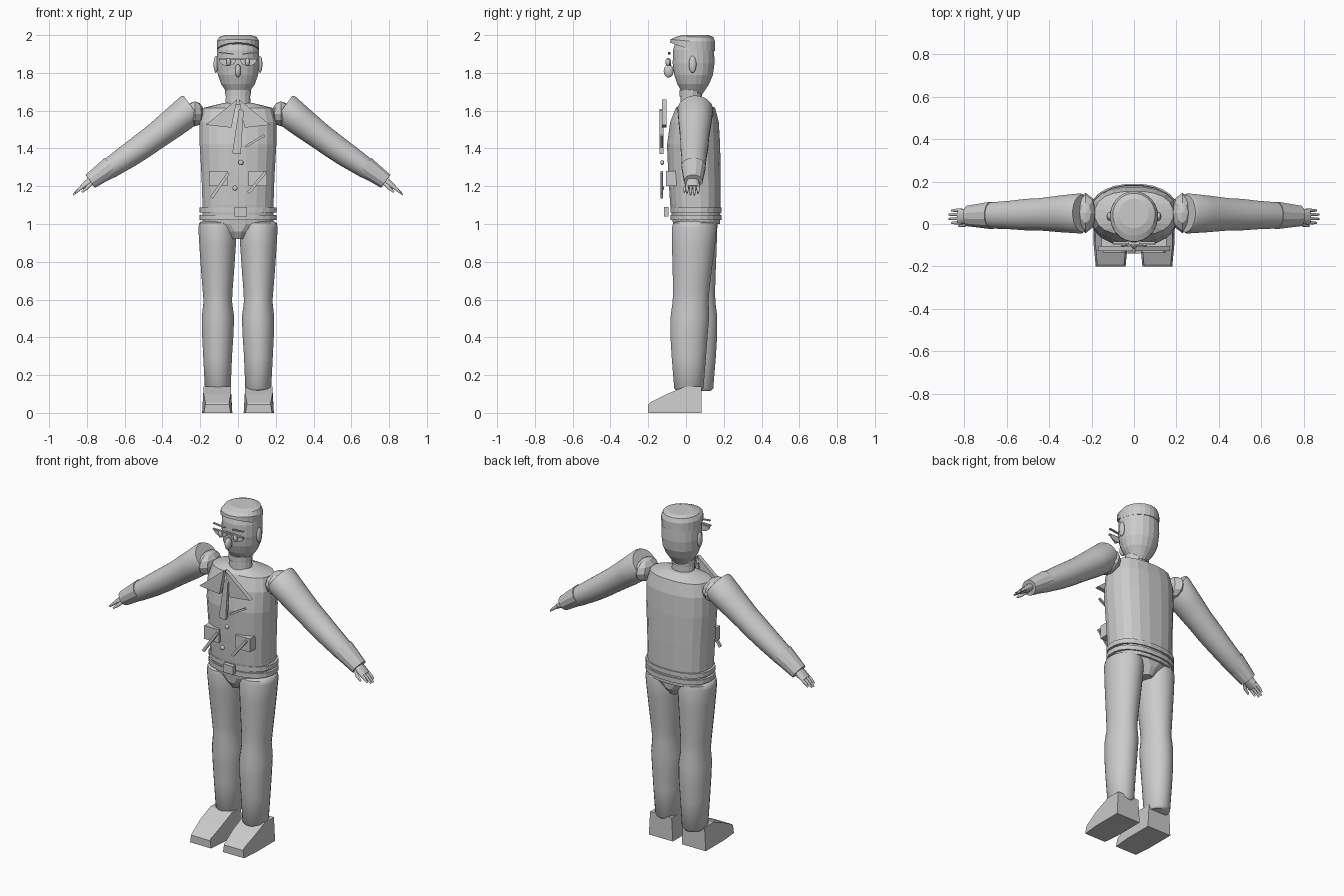
import bpy, bmesh, math
from mathutils import Matrix, Vector

old = bpy.data.objects.get("Cube")
if old:
    bpy.data.objects.remove(old, do_unlink=True)

grey = bpy.data.materials.new("plain_grey")
grey.use_nodes = True
COLOUR = (0.6, 0.6, 0.6, 1)
grey.diffuse_color = COLOUR
grey.node_tree.nodes["Principled BSDF"].inputs["Base Color"].default_value = COLOUR


def finish(name, bm, smooth=None, matrix=None):
    bmesh.ops.recalc_face_normals(bm, faces=bm.faces)
    mesh = bpy.data.meshes.new(name)
    bm.to_mesh(mesh)
    bm.free()
    mesh.materials.append(grey)
    obj = bpy.data.objects.new(name, mesh)
    bpy.context.collection.objects.link(obj)
    if matrix:
        obj.matrix_world = matrix
    if smooth:
        bpy.ops.object.select_all(action='DESELECT')
        obj.select_set(True)
        bpy.context.view_layer.objects.active = obj
        bpy.ops.object.shade_smooth_by_angle(angle=math.radians(smooth))
    return obj


def loft(name, rings, sides=16, power=2, smooth=None, matrix=None, reshape=None):
    """Skin rings given as (z, half width, half depth, centre x, centre y)."""
    bm = bmesh.new()
    loops = []
    for z, a, b, cx, cy in rings:
        loop = []
        for i in range(sides):
            t = math.tau * (i + 0.5) / sides
            c, s = math.cos(t), math.sin(t)
            x = math.copysign(abs(c) ** (2 / power), c) * a + cx
            y = math.copysign(abs(s) ** (2 / power), s) * b + cy
            loop.append(bm.verts.new((x, y, z)))
        loops.append(loop)
    for lo, hi in zip(loops, loops[1:]):
        for i in range(sides):
            j = (i + 1) % sides
            bm.faces.new((lo[i], lo[j], hi[j], hi[i]))
    bm.faces.new(loops[0][::-1])
    bm.faces.new(loops[-1])
    if reshape:
        reshape(loops)
    return finish(name, bm, smooth, matrix)


def ball(name, centre, size, sides=16, rows=10, smooth=60):
    bm = bmesh.new()
    bmesh.ops.create_uvsphere(bm, u_segments=sides, v_segments=rows, radius=1)
    bmesh.ops.scale(bm, vec=size, verts=bm.verts)
    bmesh.ops.translate(bm, vec=centre, verts=bm.verts)
    return finish(name, bm, smooth)


def prism(name, points, offset, axis):
    """Extrude a flat outline; the offset is added along the given axis."""
    bm = bmesh.new()
    face = bm.faces.new([bm.verts.new(p) for p in points])
    out = bmesh.ops.extrude_face_region(bm, geom=[face])
    move = Vector((0, 0, 0))
    move[axis] = offset
    bmesh.ops.translate(bm, vec=move, verts=[v for v in out["geom"] if isinstance(v, bmesh.types.BMVert)])
    return bm


def plate(name, outline, y, thick):
    return finish(name, prism(name, [(x, y, z) for x, z in outline], thick, 1))


def box_plate(name, x0, x1, z0, z1, y, thick):
    return plate(name, [(x0, z0), (x1, z0), (x1, z1), (x0, z1)], y, thick)


def stick(name, a, b, width, y):
    a, b = Vector(a), Vector(b)
    d = (b - a).normalized() * width
    n = Vector((-d.y, d.x))
    return plate(name, [a - n, b - n, b + n, a + n], y, 0.012)


# Torso, pelvis and belt
loft("torso", [(1.0, .19, .125, 0, .055), (1.1, .19, .135, 0, .05), (1.25, .195, .14, 0, .045),
               (1.42, .205, .142, 0, .04), (1.54, .205, .13, 0, .045), (1.615, .185, .105, 0, .05),
               (1.64, .08, .06, 0, .04)], 20, 2.4)
loft("pelvis", [(.92, .04, .09, 0, .05), (.96, .075, .115, 0, .05), (1.0, .17, .12, 0, .05),
                (1.03, .195, .125, 0, .05)], 16, 2.3)
for name, z in (("lower_belt", 1.02), ("upper_belt", 1.06)):
    loft(name, [(z, .205, .137, 0, .053), (z + .028, .205, .137, 0, .053)], 24, 2.3)

# Neck and collar
loft("neck", [(1.6, .07, .058, 0, .025), (1.67, .066, .055, 0, .025), (1.72, .06, .06, 0, .035)], 16)
loft("collar", [(1.675, .068, .06, 0, .025), (1.71, .07, .06, 0, .025)], 16)

# Head
loft("head", [(1.67, .04, .04, 0, .035), (1.70, .062, .06, 0, .036), (1.74, .09, .085, 0, .038),
              (1.79, .108, .104, 0, .04), (1.85, .114, .112, 0, .04), (1.92, .112, .11, 0, .04),
              (1.97, .1, .098, 0, .042)], 20)


# Cap, with its lower edge rising towards the front
def lift_front(loops):
    for v in loops[0]:
        v.co.z += max(0, .045 - v.co.y) * .35
    for v in loops[1]:
        v.co.z += max(0, .045 - v.co.y) * .1


loft("cap", [(1.915, .113, .12, 0, .035), (1.965, .113, .119, 0, .036), (1.99, .1, .1, 0, .045),
             (2.0, .07, .07, 0, .05)], 24, reshape=lift_front)

# Face
ball("nose", (0, -.092, 1.81), (.017, .026, .035))
for s, side in ((1, "left"), (-1, "right")):
    ball(side + "_ear", (s * .117, .035, 1.845), (.012, .02, .045))
    ball(side + "_eye", (s * .05, -.095, 1.858), (.012, .014, .022))
    arc = [(s * .055 + .045 * math.cos(t), 1.872 + .035 * math.sin(t))
           for t in [-math.pi * i / 10 for i in range(11)]]
    plate(side + "_lens", arc, -.088, .008)
    stick(side + "_brow", (s * .025, 1.9), (s * .1, 1.908), .003, -.095)
stick("spectacle_bar", (-.1, 1.875), (.1, 1.875), .004, -.1)

# Jacket front
for s, side in ((1, "left"), (-1, "right")):
    plate(side + "_lapel", [(s * .005, 1.66), (s * .17, 1.525), (s * .035, 1.51)], -.128, .025)
    box_plate(side + "_pocket", s * .055, s * .153, 1.2, 1.28, -.105, .055)
plate("tie", [(.005, 1.61), (.03, 1.6), (.015, 1.37), (-.03, 1.375)], -.14, .02)
stick("right_pocket_pen", (-.14, 1.14), (-.05, 1.27), .008, -.135)
stick("left_pocket_pen", (.055, 1.165), (.145, 1.275), .008, -.135)
stick("chest_pen", (.04, 1.41), (.14, 1.47), .006, -.135)
for i, (x, z) in enumerate(((.015, 1.325), (-.016, 1.19))):
    ball(f"button_{i + 1}", (x, -.126, z), (.014, .01, .014), 12, 8)
box_plate("belt_buckle", -.018, .048, 1.04, 1.09, -.117, .025)

# Arms: built along their own axis, then turned outwards and down
ARM = [(0, .08, .088), (.015, .086, .095), (.12, .08, .088), (.25, .071, .077), (.33, .069, .075),
       (.42, .065, .068), (.54, .056, .062), (.62, .045, .05)]
for s, side in ((1, "left"), (-1, "right")):
    ball(side + "_shoulder", (s * .228, .052, 1.583), (.05, .095, .066), 8, 6, None)
    zdir = Vector((s * .54, -.012, -.39)).normalized()
    xdir = Vector((0, 1, 0)).cross(zdir).normalized()
    ydir = zdir.cross(xdir)
    m = Matrix((xdir, ydir, zdir)).transposed().to_4x4()
    m.translation = (s * .243, .05, 1.615)
    # Sag follows the underside of the arm on either side
    loft(side + "_arm", [(z, a, b, s * .01 * math.sin(z * 5), 0) for z, a, b in ARM],
         20, smooth=50, matrix=m)
    loft(side + "_cuff", [(.53, .058, .066, 0, 0), (.665, .044, .05, 0, 0)], 12, matrix=m)
    loft(side + "_palm", [(.64, .022, .028, 0, -.002), (.68, .02, .036, 0, -.002),
                          (.72, .014, .036, 0, -.002)], 10, 2.5, 50, m)
    for i in range(4):
        y = -.031 + i * .0195
        tip = .765 + (.015 if i in (1, 2) else 0)
        loft(f"{side}_finger_{i + 1}", [(.70, .01, .009, 0, y), (.74, .009, .008, 0, y),
                                       (tip, .005, .005, s * .004, y)], 8, 2, 50, m)
    loft(side + "_thumb", [(.665, .011, .01, s * .012, -.025), (.70, .01, .01, s * .018, -.042),
                           (.735, .005, .005, s * .02, -.046)], 8, 2, 50, m)

# Legs: (height, half width, half depth, inner-to-outer centre)
LEG = [(.115, .055, .065, .105), (.13, .069, .078, .107), (.3, .077, .092, .108), (.42, .084, .1, .107),
       (.51, .086, .103, .106), (.59, .076, .096, .107), (.65, .08, .097, .108), (.75, .088, .104, .108),
       (.88, .097, .114, .108), (.98, .103, .12, .108), (1.005, .098, .114, .108), (1.015, .08, .09, .108)]
for s, side, lean in ((1, "left", -.03), (-1, "right", .022)):
    loft(side + "_leg", [(z, a, b, s * cx, .045 + lean * min(1, max(0, 1.0 - z) / .6))
                         for z, a, b, cx in LEG], 24, smooth=50)
    # Shoe: side outline pushed sideways, narrowed at the top and toe
    outline = [(.083, 0), (.083, .14), (-.005, .14), (-.1, .1), (-.19, .055), (-.2, .045), (-.2, 0), (-.1, 0)]
    bm = prism("shoe", [(-.08, y, z) for y, z in outline], .16, 0)
    for v in bm.verts:
        v.co.x = v.co.x * (.9 if v.co.z > .03 else 1) * (.88 if v.co.y < -.15 else 1) + s * .11
    finish(side + "_shoe", bm)
